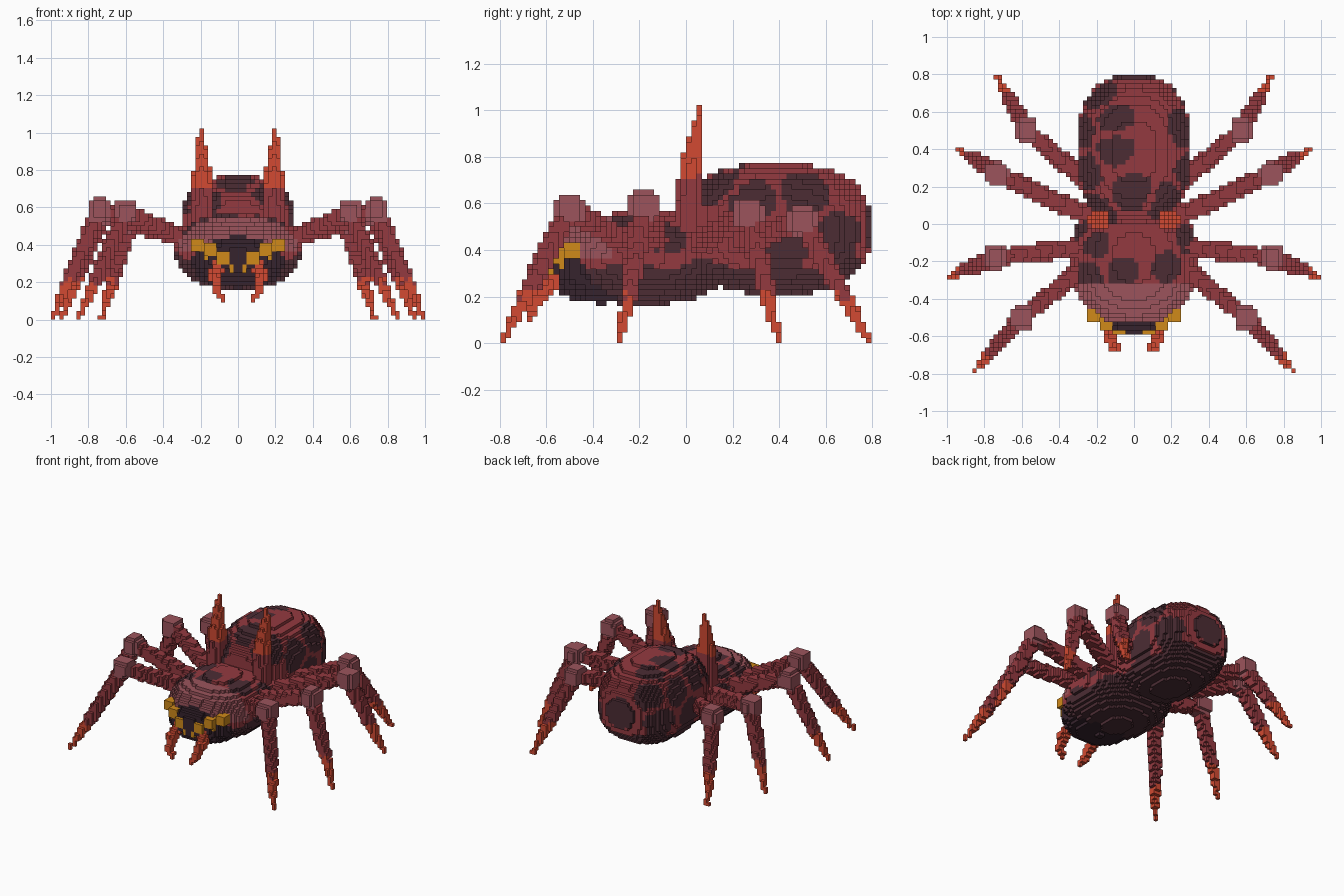
import bpy
import math
from mathutils import Vector

cube = bpy.data.objects.get("Cube")
if cube:
    bpy.data.objects.remove(cube)

CELL = 2 / 88
RED, PATCH, DARK, PINK, ORANGE, AMBER = range(6)


# Materials
def make_material(name, hex_code):
    srgb = [int(hex_code[k:k + 2], 16) / 255 for k in (0, 2, 4)]
    color = [((c + 0.055) / 1.055) ** 2.4 for c in srgb] + [1]
    mat = bpy.data.materials.new(name)
    mat.use_nodes = True
    mat.diffuse_color = color
    mat.node_tree.nodes["Principled BSDF"].inputs["Base Color"].default_value = color
    return mat


materials = [make_material(*m) for m in (
    ("shell red", "943A40"), ("patch maroon", "4C2C34"), ("head dark", "36232D"),
    ("joint pink", "9C545C"), ("claw orange", "D24A32"), ("eye amber", "D08A1A"))]

# Block grid: each part claims its own cells, so nothing overlaps
claimed = set()
parts = []


def fill(name, low, high, inside, color):
    cells = {}
    spans = [range(math.floor(a / CELL) - 1, math.ceil(b / CELL) + 1)
             for a, b in zip(low, high)]
    for i in spans[0]:
        for j in spans[1]:
            for k in spans[2]:
                p = (Vector((i, j, k)) + Vector((0.5, 0.5, 0.5))) * CELL
                if k >= 0 and (i, j, k) not in claimed and inside(p):
                    cells[i, j, k] = color(p) if callable(color) else color
    claimed.update(cells)
    parts.append((name, cells))


def blob(name, center, radii, power, color):
    c, r = Vector(center), Vector(radii)

    def inside(p):
        return sum(abs((p[a] - c[a]) / r[a]) ** power for a in range(3)) <= 1
    fill(name, c - r, c + r, inside, color)


def tube(name, points, widths, color):
    pts = [Vector(p) for p in points]
    pad = max(widths)
    low = [min(p[a] for p in pts) - pad for a in range(3)]
    high = [max(p[a] for p in pts) + pad for a in range(3)]

    def inside(p):
        for a, b, ra, rb in zip(pts, pts[1:], widths, widths[1:]):
            t = min(1, max(0, (p - a).dot(b - a) / (b - a).length_squared))
            if (p - a.lerp(b, t)).length < max(ra + (rb - ra) * t, CELL * 0.6):
                return True
        return False
    fill(name, low, high, inside, color)


def build(name, cells):
    verts, faces, colors = {}, [], []
    for cell, color in cells.items():
        for axis in range(3):
            for step in (0, 1):
                other = list(cell)
                other[axis] += 2 * step - 1
                if tuple(other) in claimed:
                    continue
                face = []
                for u, v in ((0, 0), (1, 0), (1, 1), (0, 1)):
                    corner = list(cell)
                    corner[axis] += step
                    corner[(axis + 1) % 3] += u
                    corner[(axis + 2) % 3] += v
                    face.append(verts.setdefault(tuple(corner), len(verts)))
                faces.append(face if step else face[::-1])
                colors.append(color)
    mesh = bpy.data.meshes.new(name)
    mesh.from_pydata([Vector(v) * CELL for v in verts], [], faces)
    for mat in materials:
        mesh.materials.append(mat)
    mesh.polygons.foreach_set("material_index", colors)
    mesh.update()
    bpy.context.collection.objects.link(bpy.data.objects.new(name, mesh))


# Colour rules: dark cells split by thin red seams, dark underside
def patched(spots, reach, belly):
    centers = [Vector(s) for s in spots]

    def color(p):
        if p.z < belly + 0.02 * math.sin(p.y * 20):
            return PATCH
        near = sorted((p - c).length for c in centers)
        return PATCH if near[0] < reach and near[1] - near[0] > 0.035 else RED
    return color


abdomen_color = patched([
    (-.11, .42, .76), (-.11, .55, .75), (0, .17, .72), (.17, .12, .68), (-.2, .06, .62),
    (-.27, .28, .68), (-.28, .5, .64), (.28, .52, .66), (.28, .28, .6), (-.3, .38, .43),
    (.3, .42, .43), (-.25, .66, .45), (.25, .66, .45), (0, .79, .5), (-.2, .7, .66)],
    0.115, 0.34)
thorax_patches = patched([
    (-.21, -.1, .52), (.18, -.23, .54), (-.06, -.26, .56), (.3, -.08, .46),
    (-.3, -.02, .46), (-.24, -.28, .5)], 0.085, 0.34)


def thorax_color(p):
    if p.y < -0.31 and p.z > 0.36:
        return PINK
    return thorax_patches(p)


def claw_color(p):
    weave = (round(p.x / CELL) + round(p.y / CELL)) % 3
    return ORANGE if p.z < 0.19 + weave * CELL else RED


def horn_color(p):
    return ORANGE if p.z > 0.7 + 0.4 * abs(p.y) else RED


# Eyes, fangs and horns
eyes = [((.21, -.48, .4), .038), ((.15, -.53, .365), .038),
        ((.08, -.565, .33), .03), ((.035, -.58, .275), .017)]
for side, sign in (("left", 1), ("right", -1)):
    for n, ((x, y, z), r) in enumerate(eyes):
        blob(f"{side}_eye_{n + 1}", (x * sign, y, z), (r, r, r), 4, AMBER)
    tube(f"{side}_fang",
         [(sign * x, y, z) for x, y, z in
          ((.11, -.55, .28), (.12, -.62, .22), (.11, -.655, .15), (.07, -.665, .11))],
         (.036, .034, .026, .012), ORANGE)
    tube(f"{side}_horn",
         [(sign * x, y, z) for x, y, z in
          ((.19, .01, .48), (.19, .025, .75), (.2, .065, 1.01))],
         (.06, .055, .012), horn_color)

# Body
blob("head", (0, -.36, .32), (.25, .23, .15), 2.4, DARK)
blob("thorax", (0, -.18, .365), (.335, .37, .2), 2.3, thorax_color)
blob("abdomen", (0, .39, .49), (.303, .405, .282), 2.6, abdomen_color)

# Legs: hip, knee and tip of each pair
legs = {
    "front": ((.22, -.2, .4), (.6, -.5, .575), (.85, -.785, .011)),
    "mid_front": ((.25, -.12, .42), (.74, -.18, .59), (.988, -.28, .011)),
    "mid_rear": ((.22, .03, .42), (.73, .27, .56), (.94, .395, .011)),
    "rear": ((.2, .18, .41), (.575, .5, .525), (.73, .785, .011)),
}
for side, sign in (("left", 1), ("right", -1)):
    for place, joints in legs.items():
        hip, knee, tip = [Vector((sign * x, y, z)) for x, y, z in joints]
        blob(f"{side}_{place}_knee", knee, (.06, .06, .06), 5, PINK)
        tube(f"{side}_{place}_upper_leg", (hip, knee), (.055, .045), RED)
        tube(f"{side}_{place}_lower_leg", (knee, knee.lerp(tip, 0.6), tip),
             (.05, .04, .012), claw_color)

for part in parts:
    build(*part)
